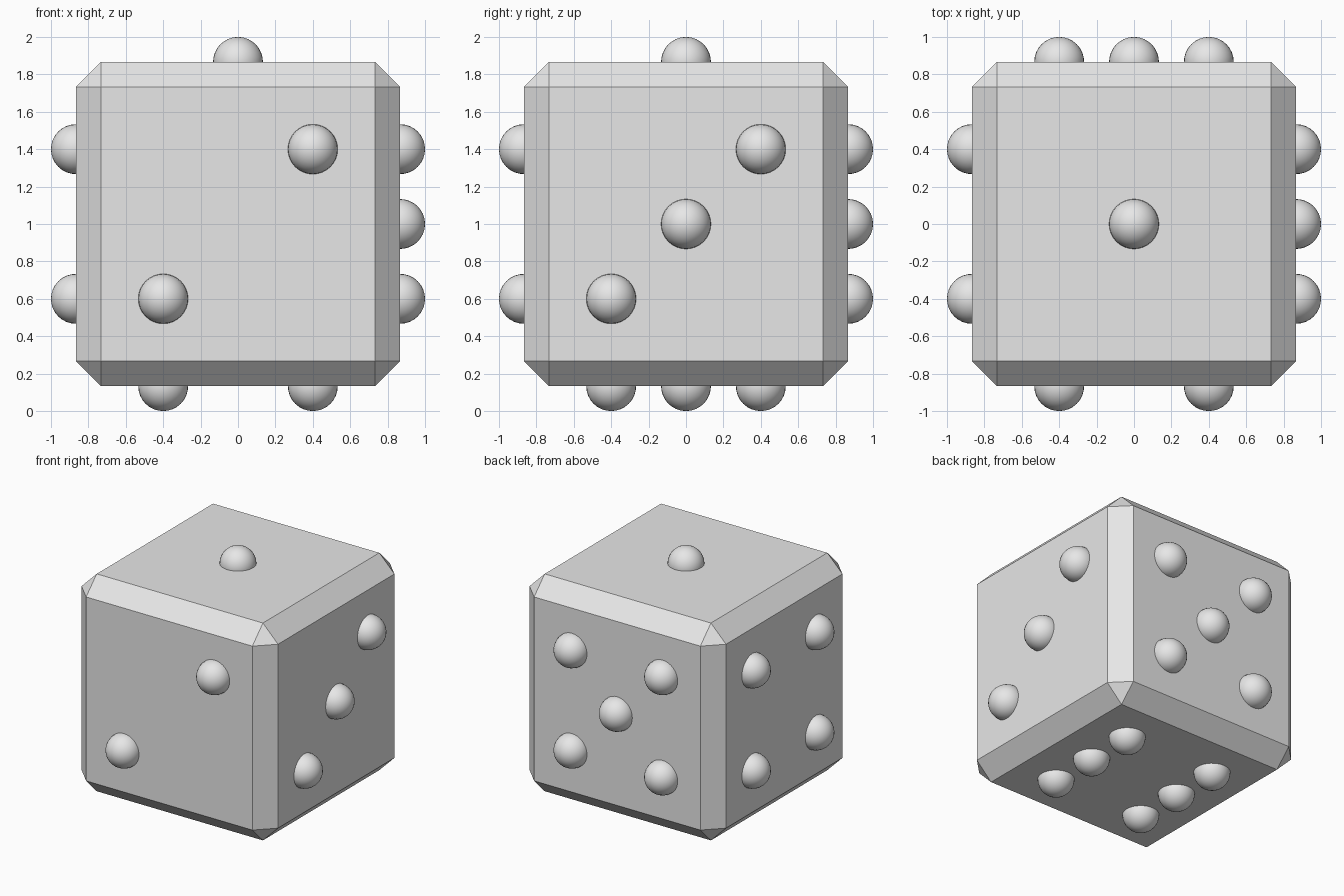
import bpy
from mathutils import Vector

if "Cube" in bpy.data.objects:
    bpy.data.objects.remove(bpy.data.objects["Cube"])

HALF, CHAMFER, PIP, STEP = 0.8667, 0.1333, 0.1333, 0.4
CENTRE = Vector((0, 0, 1))

grey = bpy.data.materials.new("plain grey")
grey.diffuse_color = (0.8, 0.8, 0.8, 1)
grey.use_nodes = True
grey.node_tree.nodes["Principled BSDF"].inputs["Base Color"].default_value = grey.diffuse_color

# Chamfered cube body
bpy.ops.mesh.primitive_cube_add(size=2 * HALF, location=CENTRE)
body = bpy.context.object
body.name = "die_body"
body.data.materials.append(grey)
bevel = body.modifiers.new("chamfer", 'BEVEL')
bevel.width = CHAMFER
bevel.segments = 1
bevel.limit_method = 'NONE'

# Pip layouts in each face's own grid
diagonal = [(-1, -1), (1, 1)]
corners = diagonal + [(-1, 1), (1, -1)]
X, Y, Z = Vector((1, 0, 0)), Vector((0, 1, 0)), Vector((0, 0, 1))
faces = {
    "top": (Z, X, Y, [(0, 0)]),
    "front": (-Y, X, Z, diagonal),
    "right": (X, Y, Z, diagonal + [(0, 0)]),
    "left": (-X, Y, Z, corners),
    "back": (Y, X, Z, corners + [(0, 0)]),
    "bottom": (-Z, X, Y, corners + [(-1, 0), (1, 0)]),
}

# Raised round pips, poles pointing out of the face
for face, (normal, u, v, spots) in faces.items():
    for i, (a, b) in enumerate(spots, 1):
        bpy.ops.mesh.primitive_uv_sphere_add(
            segments=32, ring_count=16, radius=PIP,
            location=CENTRE + normal * HALF + (u * a + v * b) * STEP,
            rotation=normal.to_track_quat('Z', 'Y').to_euler())
        pip = bpy.context.object
        pip.name = f"{face}_pip_{i}"
        pip.data.materials.append(grey)
        bpy.ops.object.shade_smooth()
